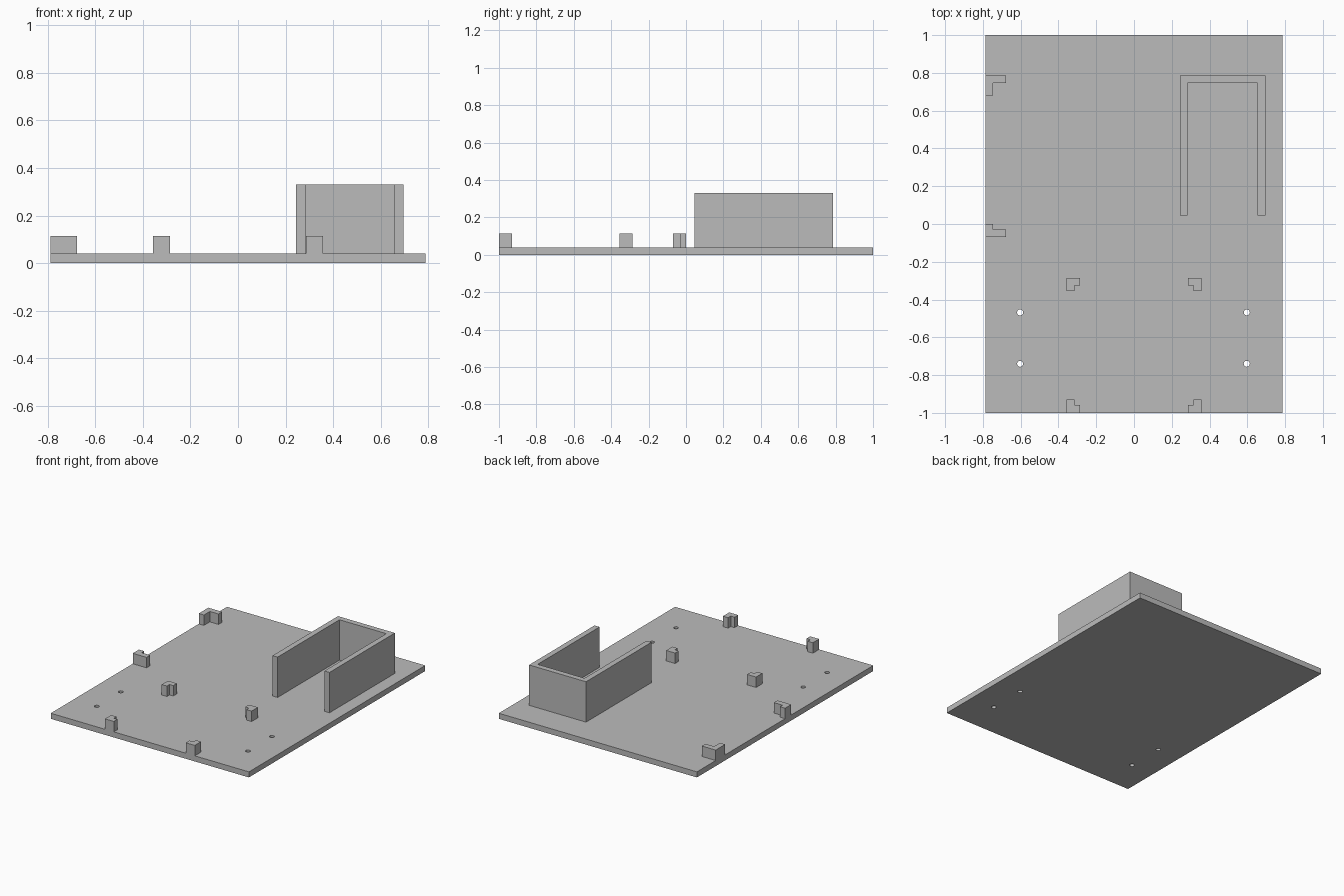
import bpy
import bmesh
from math import cos, sin, tau

cube = bpy.data.objects.get("Cube")
if cube:
    bpy.data.objects.remove(cube, do_unlink=True)

grey = bpy.data.materials.new("plain_grey")
grey.use_nodes = True
colour = (0.5, 0.5, 0.5, 1)
grey.diffuse_color = colour
grey.node_tree.nodes["Principled BSDF"].inputs["Base Color"].default_value = colour

HALF_W = 0.787
FLOOR = 0.04


def prism(name, outline, bottom, top, holes=()):
    """Extrude a flat outline, with optional holes, between two heights."""
    bm = bmesh.new()
    edges = []
    for loop in (outline, *holes):
        verts = [bm.verts.new((x, y, bottom)) for x, y in loop]
        edges += [bm.edges.new((a, b)) for a, b in zip(verts, verts[1:] + verts[:1])]
    bmesh.ops.triangle_fill(bm, use_beauty=True, edges=edges)
    grown = bmesh.ops.extrude_face_region(bm, geom=bm.faces[:])["geom"]
    bmesh.ops.translate(bm, vec=(0, 0, top - bottom),
                        verts=[g for g in grown if isinstance(g, bmesh.types.BMVert)])
    bmesh.ops.recalc_face_normals(bm, faces=bm.faces[:])
    mesh = bpy.data.meshes.new(name)
    bm.to_mesh(mesh)
    bm.free()
    mesh.materials.append(grey)
    obj = bpy.data.objects.new(name, mesh)
    bpy.context.collection.objects.link(obj)
    return obj


def circle(cx, cy, r=0.016, n=24):
    return [(cx + r * cos(tau * i / n), cy + r * sin(tau * i / n)) for i in range(n)]


def corner_post(name, x, y, dx, dy, t=0.041):
    """L-shaped post with its outer corner at x, y and arms along dx and dy."""
    tx = t if dx > 0 else -t
    ty = t if dy > 0 else -t
    shape = [(0, 0), (dx, 0), (dx, ty), (tx, ty), (tx, dy), (0, dy)]
    prism(name, [(x + a, y + b) for a, b in shape], FLOOR, 0.115)


# Base plate with four screw holes
prism("base_plate",
      [(-HALF_W, -1), (HALF_W, -1), (HALF_W, 1), (-HALF_W, 1)], 0, FLOOR,
      [circle(x, y) for x in (-0.603, 0.597) for y in (-0.74, -0.468)])

# Three-sided holder, open to the front
x0, x1, y0, y1, t = 0.243, 0.695, 0.045, 0.787, 0.04
prism("holder_wall",
      [(x0, y0), (x0 + t, y0), (x0 + t, y1 - t), (x1 - t, y1 - t),
       (x1 - t, y0), (x1, y0), (x1, y1), (x0, y1)], FLOOR, 0.33)

# Corner posts along the right edge
corner_post("edge_post_back", -HALF_W, 0.787, 0.11, -0.108)
corner_post("edge_post_front", -HALF_W, -0.07, 0.11, 0.07)

# Four corner posts around the front bay
for side, s in (("right", -1), ("left", 1)):
    x = s * 0.357
    corner_post(f"bay_post_back_{side}", x, -0.285, -s * 0.071, -0.071)
    corner_post(f"bay_post_front_{side}", x, -1, -s * 0.071, 0.071)
